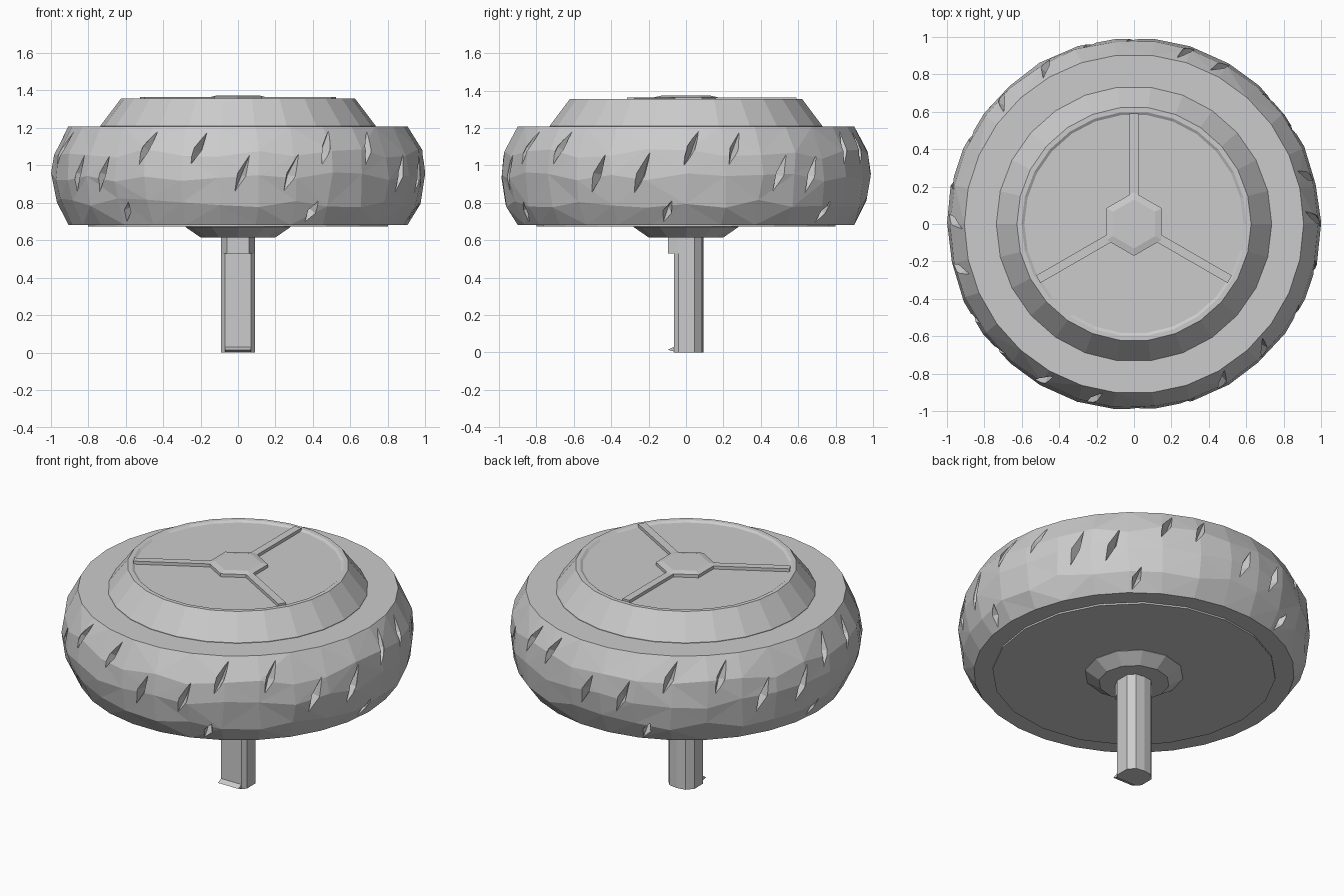
import bpy, bmesh, random
from math import sin, cos, pi, radians, atan2
from mathutils import Vector, Matrix

if "Cube" in bpy.data.objects:
    bpy.data.objects.remove(bpy.data.objects["Cube"])

random.seed(4)


def finish(name, bm):
    bmesh.ops.recalc_face_normals(bm, faces=bm.faces)
    me = bpy.data.meshes.new(name)
    bm.to_mesh(me)
    bm.free()
    ob = bpy.data.objects.new(name, me)
    bpy.context.collection.objects.link(ob)
    return ob


def lathe(name, profile, n, turn=0.0, jitter=0.0):
    """Closed solid of revolution from (radius, height) points, capped at both ends."""
    bm = bmesh.new()
    rings = []
    for i, (r, z) in enumerate(profile):
        inner = 0 < i < len(profile) - 1
        ring = []
        for k in range(n):
            j = jitter if inner else 0
            a = turn + 2 * pi * (k + random.uniform(-6, 6) * j) / n
            rr = r - random.uniform(0, j)
            zz = z + random.uniform(-3, 3) * j
            ring.append(bm.verts.new((rr * cos(a), rr * sin(a), zz)))
        rings.append(ring)
    for a, b in zip(rings, rings[1:]):
        for k in range(n):
            m = (k + 1) % n
            bm.faces.new((a[k], a[m], b[m], b[k]))
    bm.faces.new(rings[0])
    bm.faces.new(rings[-1])
    if jitter:
        bmesh.ops.triangulate(bm, faces=[f for f in bm.faces if len(f.verts) == 4])
    return finish(name, bm)


def prism(name, points, z0, z1, matrix=Matrix()):
    bm = bmesh.new()
    lo = [bm.verts.new((x, y, z0)) for x, y in points]
    hi = [bm.verts.new((x, y, z1)) for x, y in points]
    n = len(points)
    bm.faces.new(lo)
    bm.faces.new(hi)
    for k in range(n):
        m = (k + 1) % n
        bm.faces.new((lo[k], lo[m], hi[m], hi[k]))
    bm.transform(matrix)
    return finish(name, bm)


# Tyre body with bulging, slightly uneven side wall
tyre = lathe("tyre", [(0.905, 0.682), (0.975, 0.80), (1.0, 0.94), (0.985, 1.06), (0.905, 1.207)],
             30, jitter=0.009)

# Tread slits: slanted slender diamonds cut out of the side wall
bm = bmesh.new()


def slit(angle, z, radius, pitch, length):
    bits = [Vector(v) for v in ((0.07, 0, 0), (0, 0.025, 0), (-0.07, 0, 0), (0, -0.025, 0))]
    m = (Matrix.Rotation(angle, 4, 'Z') @ Matrix.Translation((radius, 0, z))
         @ Matrix.Rotation(pitch, 4, 'Y') @ Matrix.Rotation(radians(-22), 4, 'X'))
    ring = [bm.verts.new(m @ v) for v in bits]
    for s in (-1, 1):
        tip = bm.verts.new(m @ Vector((0, 0, s * length / 2)))
        for k in range(4):
            bm.faces.new((ring[k], ring[(k + 1) % 4], tip))


for k in range(24):
    a = 2 * pi * (k + random.uniform(-0.15, 0.15)) / 24
    kind = k % 4
    if kind in (0, 1):
        slit(a, 1.09, 0.965, radians(-24), 0.25)
    else:
        slit(a, 0.95, 0.99, radians(-2), 0.27)
    if k % 4 == 3:
        slit(a + 0.14, 0.75, 0.945, radians(27), 0.15)
cutter = finish("tread_cutter", bm)
cutter.hide_render = True
mod = tyre.modifiers.new("tread", 'BOOLEAN')
mod.operation = 'DIFFERENCE'
mod.solver = 'EXACT'
mod.object = cutter
bpy.context.view_layer.objects.active = tyre
bpy.ops.object.modifier_apply(modifier="tread")
bpy.data.objects.remove(cutter)

# Sloped cap with a shallow round recess in its top
lathe("cap", [(0.735, 1.19), (0.735, 1.21), (0.625, 1.355), (0.60, 1.355), (0.585, 1.345)], 26)

# Three spokes and the central boss on the cap
for k in range(3):
    prism("spoke", [(0.1, -0.023), (0.59, -0.023), (0.59, 0.023), (0.1, 0.023)], 1.335, 1.364,
          Matrix.Rotation(pi / 2 + k * 2 * pi / 3, 4, 'Z'))
lathe("boss", [(0.17, 1.335), (0.17, 1.364), (0.13, 1.373)], 6, turn=pi / 6)

# Underside plate and tapered collar
lathe("bottom_plate", [(0.80, 0.70), (0.80, 0.672)], 20)
lathe("collar", [(0.28, 0.68), (0.28, 0.67), (0.20, 0.615)], 12)

# D-shaped stem, with a fuller section under the collar
back = [(0.09, -0.04), (0.09, 0.045), (0.055, 0.085), (0.0, 0.093),
        (-0.055, 0.085), (-0.09, 0.045), (-0.09, -0.04)]
prism("stem", back + [(-0.07, -0.065), (0.07, -0.065)], 0.0, 0.63)
prism("stem_shoulder", back + [(-0.06, -0.095), (0.06, -0.095)], 0.53, 0.63)

# Small lip at the foot of the stem
bm = bmesh.new()
sides = [[bm.verts.new((x, y, z)) for y, z in ((-0.05, 0.0), (-0.097, 0.014), (-0.05, 0.036))]
         for x in (-0.07, 0.07)]
for s in sides:
    bm.faces.new(s)
for k in range(3):
    m = (k + 1) % 3
    bm.faces.new((sides[0][k], sides[0][m], sides[1][m], sides[1][k]))
finish("stem_lip", bm)
